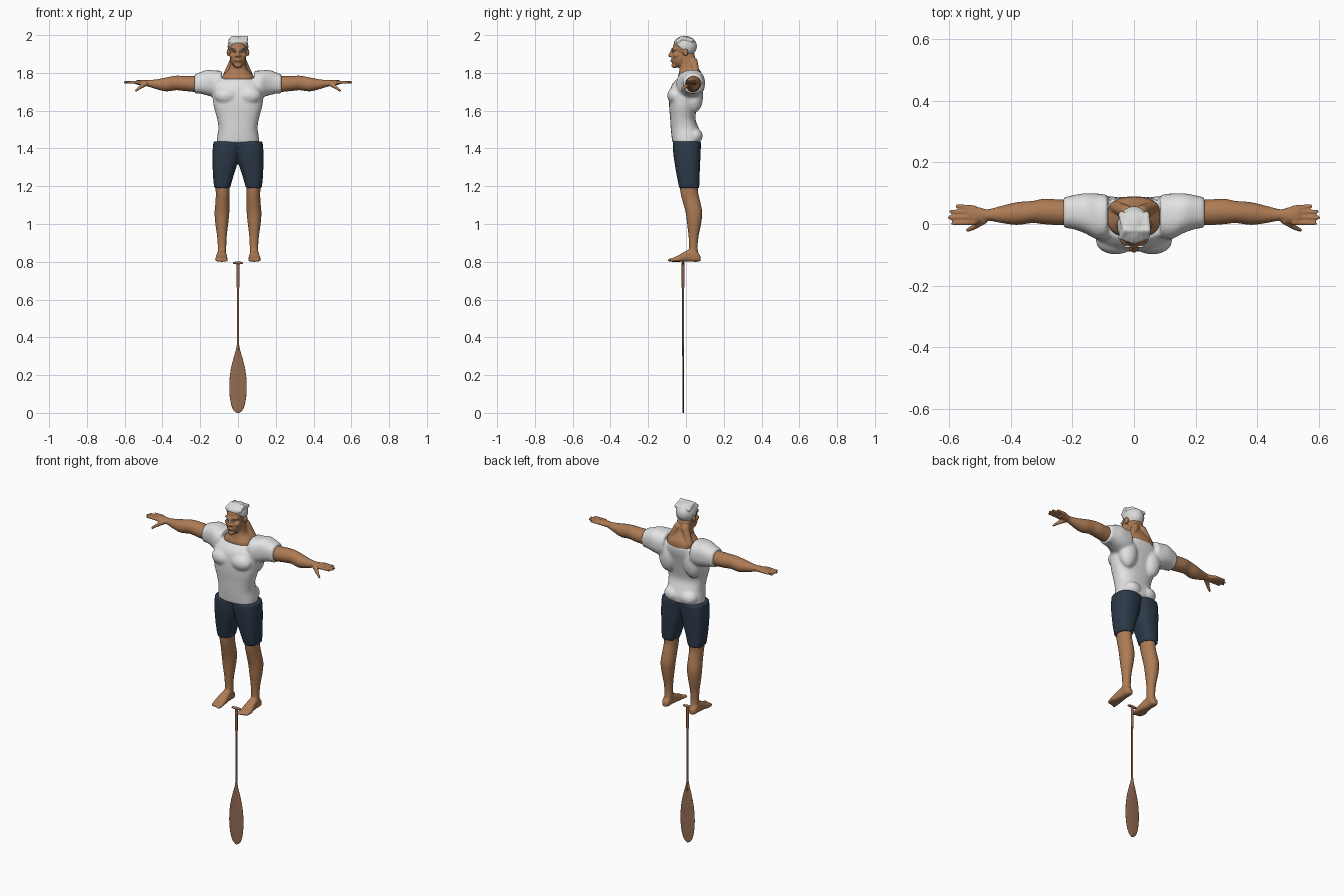
import bpy, bmesh, math
from mathutils import Matrix, Vector

cube = bpy.data.objects.get("Cube")
if cube:
    bpy.data.objects.remove(cube, do_unlink=True)


def material(name, r, g, b):
    mat = bpy.data.materials.new(name)
    mat.use_nodes = True
    mat.diffuse_color = (r, g, b, 1)
    shader = next(n for n in mat.node_tree.nodes if n.type == "BSDF_PRINCIPLED")
    shader.inputs["Base Color"].default_value = (r, g, b, 1)
    shader.inputs["Roughness"].default_value = 0.8
    return mat


SKIN = material("tan skin", .42, .2, .09)
WHITE = material("white cloth", .76, .76, .76)
HAIR = material("silver hair", .7, .7, .69)
NAVY = material("navy cloth", .026, .042, .068)
WOOD = material("paddle wood", .3, .15, .085)
DARK = material("dark brown", .06, .03, .02)


def spline(a, b, c, d, t):
    """Smooth value between b and c."""
    return b + .5 * t * (c - a + t * (2*a - 5*b + 4*c - d + t * (3*(b - c) + d - a)))


def loft(bm, axis, rings, power=2.0, segments=28, steps=4):
    """Skin rings of (position, u low, u high, v low, v high) along an axis."""
    last = len(rings) - 1
    dense = []
    for i in range(last):
        four = [rings[max(0, min(last, i + k))] for k in (-1, 0, 1, 2)]
        for s in range(steps):
            dense.append([spline(*vals, s / steps) for vals in zip(*four)])
    dense.append(rings[-1])
    loops = []
    for pos, u0, u1, v0, v1 in dense:
        loop = []
        for k in range(segments):
            angle = math.tau * k / segments
            c, s = math.cos(angle), math.sin(angle)
            u = (u0 + u1) / 2 + (u1 - u0) / 2 * math.copysign(abs(c) ** (2 / power), c)
            v = (v0 + v1) / 2 + (v1 - v0) / 2 * math.copysign(abs(s) ** (2 / power), s)
            co = {"x": (pos, u, v), "y": (u, pos, v), "z": (u, v, pos)}[axis]
            loop.append(bm.verts.new(co))
        loops.append(loop)
    for low, high in zip(loops, loops[1:]):
        for k in range(segments):
            n = (k + 1) % segments
            bm.faces.new((low[k], low[n], high[n], high[k]))
    bm.faces.new(loops[0])
    bm.faces.new(loops[-1])


def blob(bm, centre, size):
    """Ellipsoid."""
    matrix = Matrix.Translation(centre) @ Matrix.Diagonal((*size, 1))
    bmesh.ops.create_uvsphere(bm, u_segments=24, v_segments=16, radius=1, matrix=matrix)


def tube(bm, start, end, r0, r1):
    """Tapered rod with round ends."""
    start, end = Vector(start), Vector(end)
    line = end - start
    turn = line.to_track_quat("Z", "Y").to_matrix().to_4x4()
    bmesh.ops.create_cone(bm, cap_ends=True, segments=12, radius1=r0, radius2=r1,
                          depth=line.length,
                          matrix=Matrix.Translation((start + end) / 2) @ turn)
    blob(bm, start, (r0,) * 3)
    blob(bm, end, (r1,) * 3)


def mirror(bm):
    """Copy everything so far to the other side."""
    copy = bmesh.ops.duplicate(bm, geom=bm.verts[:] + bm.edges[:] + bm.faces[:])
    for item in copy["geom"]:
        if isinstance(item, bmesh.types.BMVert):
            item.co.x *= -1


def finish(name, bm, mat, voxel=0, smooth=3):
    """Make the object; a voxel size melts its pieces into one surface."""
    bmesh.ops.recalc_face_normals(bm, faces=bm.faces)
    for face in bm.faces:
        face.smooth = True
    mesh = bpy.data.meshes.new(name)
    bm.to_mesh(mesh)
    bm.free()
    mesh.materials.append(mat)
    obj = bpy.data.objects.new(name, mesh)
    bpy.context.collection.objects.link(obj)
    if voxel:
        remesh = obj.modifiers.new("blend", "REMESH")
        remesh.mode = "VOXEL"
        remesh.voxel_size = voxel
        remesh.use_smooth_shade = True
        soften = obj.modifiers.new("soften", "SMOOTH")
        soften.factor = .5
        soften.iterations = smooth
    return obj


# Shirt: sleeves, chest, back and seat swellings on a tapered trunk
bm = bmesh.new()
loft(bm, "x", [(.085, -.045, .095, 1.68, 1.812), (.12, -.05, .099, 1.67, 1.812),
               (.16, -.03, .1, 1.68, 1.816), (.2, -.016, .093, 1.69, 1.803),
               (.23, -.013, .086, 1.69, 1.792)], 2.4)
blob(bm, (.06, -.056, 1.68), (.064, .043, .047))
blob(bm, (.08, .045, 1.68), (.054, .046, .09))
blob(bm, (.05, .044, 1.467), (.052, .045, .042))
mirror(bm)
loft(bm, "z", [(1.43, -.113, .113, -.072, .075), (1.47, -.109, .109, -.077, .08),
               (1.51, -.104, .104, -.081, .066), (1.56, -.111, .111, -.084, .05),
               (1.62, -.128, .128, -.089, .06), (1.68, -.135, .135, -.088, .075),
               (1.73, -.132, .132, -.078, .088), (1.768, -.1, .1, -.05, .09)], 2.4)
finish("shirt", bm, WHITE, .007, 4)

# Shorts: two loose legs that meet at the waist
bm = bmesh.new()
loft(bm, "z", [(1.19, .042, .126, -.036, .07), (1.25, .025, .132, -.048, .072),
               (1.32, .003, .135, -.06, .075), (1.38, -.01, .135, -.068, .078),
               (1.437, -.02, .13, -.07, .079)], 2.5)
mirror(bm)
finish("shorts", bm, NAVY, .007, 3)

# Legs and bare feet
bm = bmesh.new()
loft(bm, "z", [(.83, .062, .108, .01, .07), (.87, .062, .107, .016, .062),
               (.93, .06, .11, .014, .066), (1.0, .052, .12, .006, .08),
               (1.06, .046, .124, -.002, .086), (1.12, .046, .119, -.018, .075),
               (1.17, .045, .118, -.03, .064), (1.24, .04, .122, -.036, .066)])
loft(bm, "y", [(-.083, .057, .113, .8, .817), (-.05, .055, .12, .8, .829),
               (-.01, .058, .115, .8, .852), (.03, .063, .11, .8, .868),
               (.06, .064, .109, .8, .85), (.077, .072, .1, .804, .83)], 2.6)
for toe in range(5):
    x = .063 + .0125 * toe
    reach = -.088 + .0045 * toe
    tube(bm, (x, reach + .03, .812), (x, reach, .809), .009, .0085 - .0006 * toe)
mirror(bm)
finish("legs", bm, SKIN, .005, 3)

# Arms with palms, fingers and thumbs
bm = bmesh.new()
loft(bm, "x", [(.17, .0, .08, 1.7, 1.785), (.23, -.004, .079, 1.699, 1.783),
               (.29, -.001, .082, 1.705, 1.784), (.33, .003, .075, 1.708, 1.785),
               (.38, -.003, .071, 1.702, 1.776), (.43, .003, .059, 1.713, 1.766),
               (.475, .011, .048, 1.727, 1.762), (.5, .004, .054, 1.732, 1.762),
               (.535, .002, .058, 1.737, 1.762)])
for y, tip, length in ((.005, .002, .594), (.022, .021, .605), (.038, .04, .6), (.052, .058, .58)):
    tube(bm, (.52, y, 1.75), (length - .006, tip, 1.75), .0095, .0065)
tube(bm, (.49, .012, 1.742), (.52, -.01, 1.722), .014, .009)
tube(bm, (.52, -.01, 1.722), (.54, -.02, 1.706), .009, .0065)
mirror(bm)
finish("arms", bm, SKIN, .0045, 2)

# Head, ears and facial features on a thick neck
bm = bmesh.new()
blob(bm, (.052, -.002, 1.908), (.008, .014, .02))
blob(bm, (.028, -.05, 1.893), (.018, .018, .016))
tube(bm, (.01, -.07, 1.924), (.032, -.06, 1.926), .008, .007)
blob(bm, (.009, -.077, 1.89), (.008, .01, .007))
tube(bm, (.024, .04, 1.86), (.06, .055, 1.785), .022, .02)
mirror(bm)
blob(bm, (0, -.01, 1.935), (.05, .059, .056))
blob(bm, (0, -.034, 1.882), (.042, .043, .055))
blob(bm, (0, -.062, 1.84), (.019, .015, .016))
blob(bm, (0, -.073, 1.864), (.017, .009, .01))
tube(bm, (0, -.072, 1.92), (0, -.084, 1.893), .007, .01)
loft(bm, "z", [(1.73, -.087, .087, -.044, .087), (1.775, -.087, .087, -.044, .089),
               (1.797, -.07, .07, -.038, .084), (1.82, -.049, .049, -.034, .069),
               (1.85, -.042, .042, -.032, .053), (1.9, -.04, .04, -.03, .045)], 2.5)
finish("head_and_neck", bm, SKIN, .004, 3)

# Hair: a sloping cap with swept locks
bm = bmesh.new()
blob(bm, (0, -.006, 1.94), (.055, .064, .056))
cut = bmesh.ops.bisect_plane(bm, geom=bm.verts[:] + bm.edges[:] + bm.faces[:],
                             plane_co=(0, -.06, 1.957), plane_no=(0, .62, .78), clear_inner=True)
bmesh.ops.holes_fill(bm, edges=[e for e in cut["geom_cut"] if isinstance(e, bmesh.types.BMEdge)])
for lock in range(6):
    x = -.04 + .016 * lock
    tube(bm, (x, -.054 + abs(x) * .3, 1.966), (x * .9 + .008, -.02, 1.986), .011, .011)
    tube(bm, (x * .9 + .008, -.02, 1.984), (x, .03, 1.972), .011, .011)
finish("hair", bm, HAIR, .004, 2)

# Eyes, brows and mouth
for name, mat, x, y, z, size in (("eyes", WHITE, .02, -.068, 1.912, (.009, .005, .0045)),
                                 ("pupils", DARK, .02, -.0717, 1.912, (.0035, .002, .0035)),
                                 ("brows", HAIR, .021, -.073, 1.929, (.013, .004, .003))):
    bm = bmesh.new()
    blob(bm, (x, y, z), size)
    mirror(bm)
    finish(name, bm, mat)
bm = bmesh.new()
blob(bm, (0, -.08, 1.864), (.014, .003, .0015))
finish("mouth", bm, DARK)

# Paddle: leaf blade, slim shaft, sleeve and cross grip
bm = bmesh.new()
blade = [(0, .006), (.012, .022), (.04, .035), (.09, .044), (.15, .046), (.22, .04),
         (.29, .024), (.33, .012), (.36, .006)]
loft(bm, "z", [(z, -w, w, -.019, -.011) for z, w in blade])
finish("paddle_blade", bm, WOOD)
bm = bmesh.new()
for low, high, r in ((.3, .7, .0055), (.665, .79, .0075)):
    loft(bm, "z", [(z, -r, r, -.015 - r, -.015 + r) for z in (low, high)], 2, 16, 1)
loft(bm, "x", [(x, -.023, -.007, 1.588 / 2 - r, 1.588 / 2 + r)
               for x, r in ((-.026, .004), (-.018, .006), (0, .008), (.018, .006), (.026, .004))])
shaft = finish("paddle_shaft_and_grip", bm, WOOD)
bpy.context.view_layer.objects.active = shaft
shaft.select_set(True)
bpy.ops.object.shade_smooth_by_angle()
